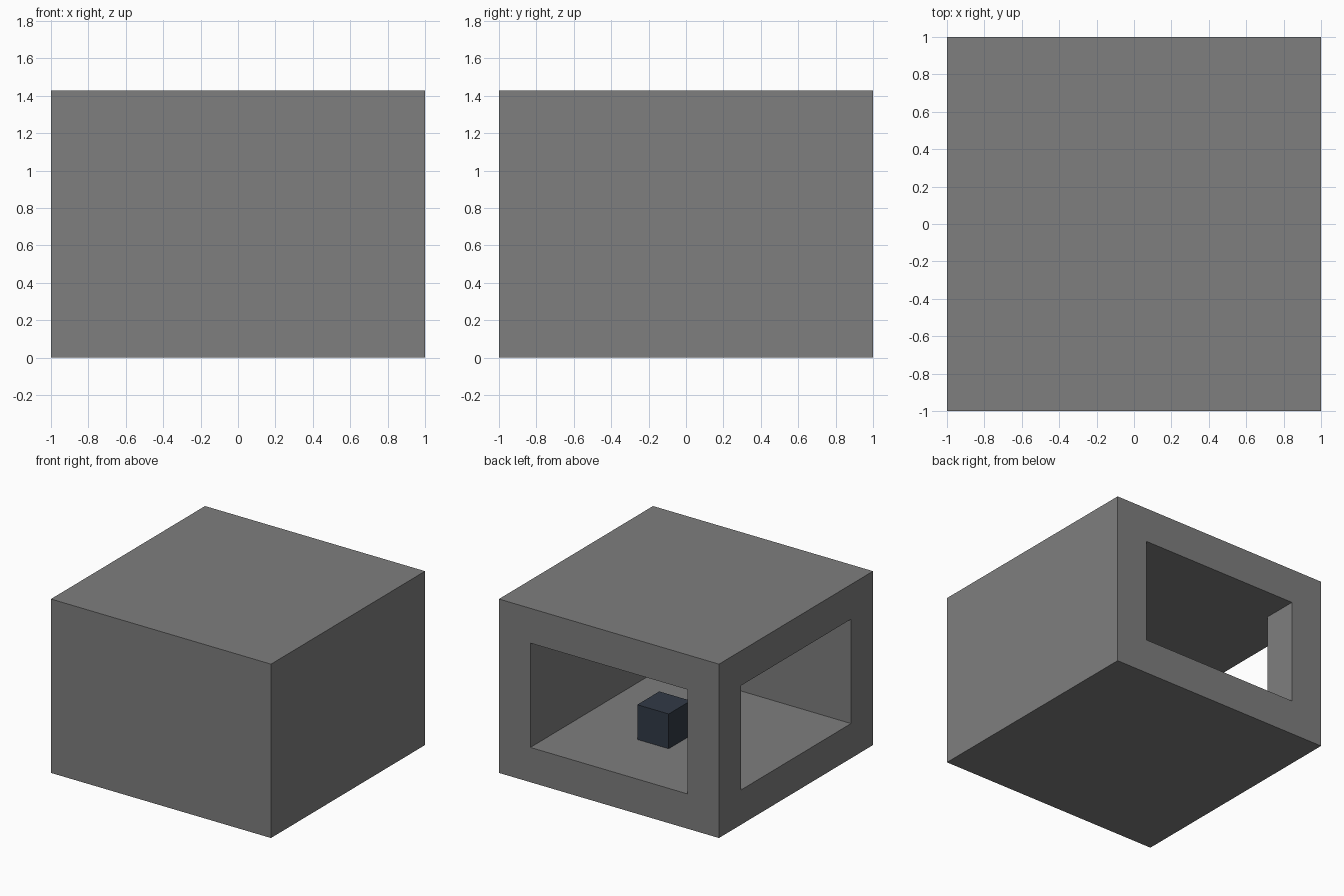
import bpy
import bmesh

default = bpy.data.objects.get("Cube")
if default:
    bpy.data.objects.remove(default, do_unlink=True)

U = 2 / 7  # one module: wall thickness and block size


def material(name, rgb):
    mat = bpy.data.materials.new(name)
    mat.use_nodes = True
    mat.diffuse_color = (*rgb, 1)
    mat.node_tree.nodes["Principled BSDF"].inputs["Base Color"].default_value = (*rgb, 1)
    return mat


def prism(name, outline, z0, z1, mat):
    """Extrude a floor outline, given in modules, from z0 to z1."""
    bm = bmesh.new()
    base = bm.faces.new([bm.verts.new((x * U, y * U, z0 * U)) for x, y in outline])
    top = bmesh.ops.extrude_face_region(bm, geom=[base])["geom"]
    verts = [v for v in top if isinstance(v, bmesh.types.BMVert)]
    bmesh.ops.translate(bm, verts=verts, vec=(0, 0, (z1 - z0) * U))
    bmesh.ops.recalc_face_normals(bm, faces=bm.faces)
    mesh = bpy.data.meshes.new(name)
    bm.to_mesh(mesh)
    bm.free()
    mesh.materials.append(mat)
    obj = bpy.data.objects.new(name, mesh)
    bpy.context.scene.collection.objects.link(obj)
    return obj


def rectangle(x0, x1, y0, y1):
    return [(x0, y0), (x1, y0), (x1, y1), (x0, y1)]


grey = material("stone grey", (0.21, 0.21, 0.21))
navy = material("dark slate blue", (0.031, 0.042, 0.061))

# Outer shell with floor, roof and walls
shell = prism("room_shell", rectangle(-3.5, 3.5, -3.5, 3.5), 0, 5, grey)

# Room void, open through the back and right walls, leaving a corner pillar
r, out = 2.5, 4.5
void = prism("room_void_cutter",
             [(-out, -r), (r, -r), (r, out), (-r, out), (-r, r), (-out, r)],
             1, 4, grey)
void.hide_render = True
cut = shell.modifiers.new("room_void", 'BOOLEAN')
cut.operation = 'DIFFERENCE'
cut.solver = 'EXACT'
cut.object = void
bpy.context.view_layer.objects.active = shell
bpy.ops.object.modifier_apply(modifier=cut.name)
bpy.data.objects.remove(void, do_unlink=True)

# Small block standing on the floor
prism("floor_block", rectangle(-0.5, 0.5, 0.5, 1.5), 1, 2, navy)
